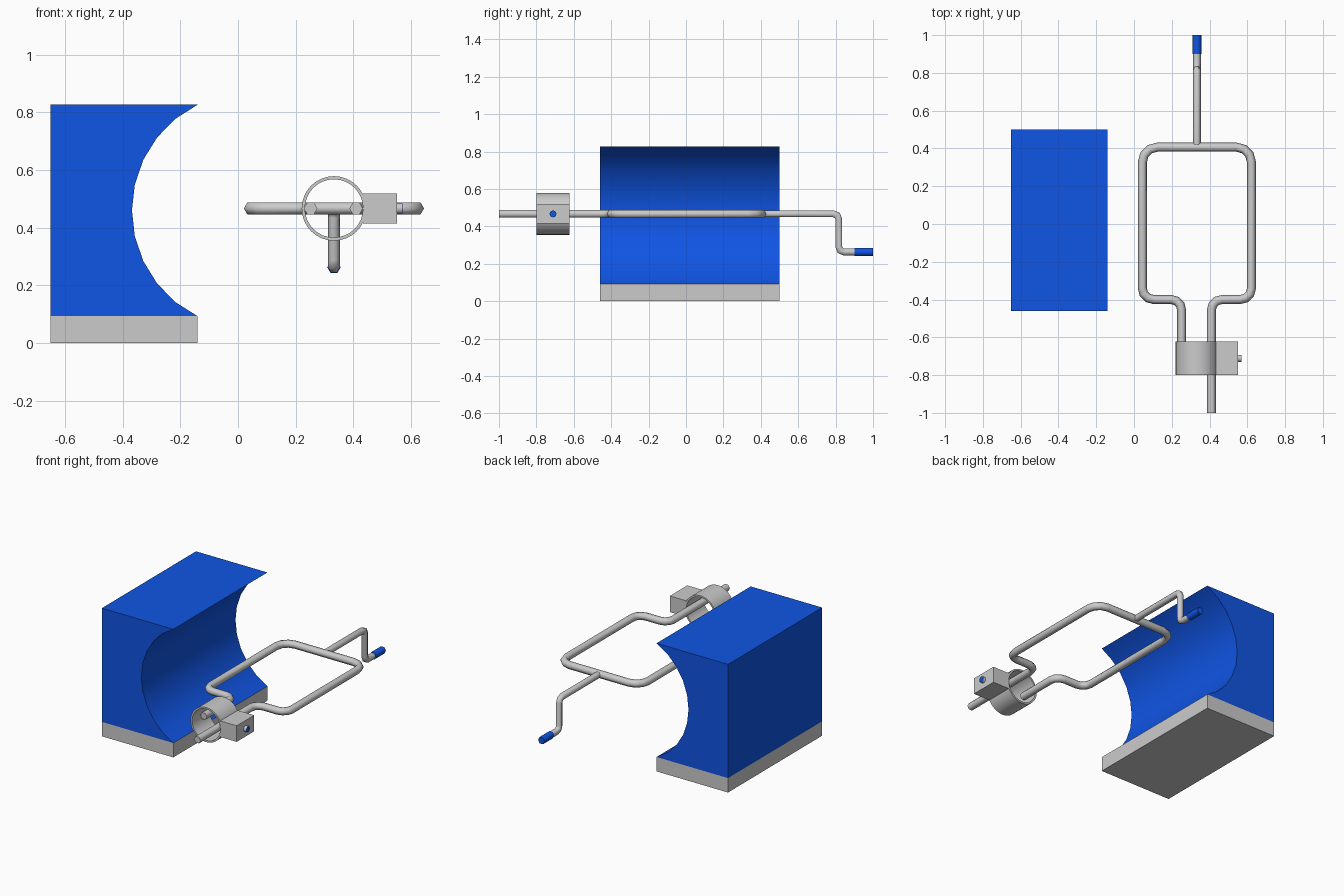
import bpy, bmesh, math
from mathutils import Vector, Matrix

if "Cube" in bpy.data.objects:
    bpy.data.objects.remove(bpy.data.objects["Cube"])

blue = bpy.data.materials.new("blue")
blue.diffuse_color = (0.005, 0.09, 0.78, 1)
blue.use_nodes = True
blue.node_tree.nodes["Principled BSDF"].inputs["Base Color"].default_value = blue.diffuse_color


def finish(name, bm, mat=None, smooth=None):
    bmesh.ops.recalc_face_normals(bm, faces=bm.faces)
    me = bpy.data.meshes.new(name)
    bm.to_mesh(me)
    bm.free()
    ob = bpy.data.objects.new(name, me)
    bpy.context.collection.objects.link(ob)
    if mat:
        me.materials.append(mat)
    if smooth:
        bpy.ops.object.select_all(action='DESELECT')
        ob.select_set(True)
        bpy.context.view_layer.objects.active = ob
        bpy.ops.object.shade_smooth_by_angle(angle=math.radians(smooth))
    return ob


def box(name, lo, hi, mat=None):
    lo, hi = Vector(lo), Vector(hi)
    bm = bmesh.new()
    bmesh.ops.create_cube(bm, size=1, matrix=Matrix.Translation((lo + hi) / 2)
                          @ Matrix.Diagonal((*(hi - lo), 1)))
    return finish(name, bm, mat)


def prism(name, profile, y0, y1, mat=None, smooth=None):
    bm = bmesh.new()
    face = bm.faces.new([bm.verts.new((x, y0, z)) for x, z in profile])
    ext = bmesh.ops.extrude_face_region(bm, geom=[face], use_keep_orig=True)
    new = [g for g in ext["geom"] if isinstance(g, bmesh.types.BMVert)]
    bmesh.ops.translate(bm, verts=new, vec=(0, y1 - y0, 0))
    return finish(name, bm, mat, smooth)


def fillet(corners, n):
    """Corners are (point, radius); right angles become n-segment arcs."""
    out = []
    for i, (p, r) in enumerate(corners):
        p = Vector(p)
        if not r:
            out.append(p)
            continue
        a = (Vector(corners[i - 1][0]) - p).normalized()
        b = (Vector(corners[i + 1][0]) - p).normalized()
        c = p + (a + b) * r
        for k in range(n + 1):
            t = math.pi / 2 * k / n
            out.append(c - b * r * math.cos(t) - a * r * math.sin(t))
    return out


def tube(name, path, normal, r, phase, mat=None, sides=6):
    """Sweep a polygon along a planar path with mitred joints."""
    path = [Vector(p) for p in path]
    normal = Vector(normal)
    bm = bmesh.new()
    rings = []
    for i, p in enumerate(path):
        d0 = (p - path[i - 1]).normalized() if i else None
        d1 = (path[i + 1] - p).normalized() if i + 1 < len(path) else d0
        d0 = d0 or d1
        t = (d0 + d1).normalized()
        side = normal.cross(t) / t.dot(d1)
        ang = [phase + 2 * math.pi * k / sides for k in range(sides)]
        rings.append([bm.verts.new(p + r * (side * math.cos(a) + normal * math.sin(a)))
                      for a in ang])
    for a, b in zip(rings, rings[1:]):
        for k in range(sides):
            j = (k + 1) % sides
            bm.faces.new((a[k], a[j], b[j], b[k]))
    bm.faces.new(rings[0])
    bm.faces.new(rings[-1])
    return finish(name, bm, mat, 65)


# Base slab and concave block
box("base_slab", (-0.65, -0.46, 0), (-0.14, 0.50, 0.093))
cx, cz, R = 0.043, 0.46, 0.411
half = math.asin(0.367 / R)
arc = [(cx - R * math.cos(a), cz + R * math.sin(a))
       for a in (half * (1 - k / 5) for k in range(11))]
arc[0], arc[-1] = (-0.14, 0.827), (-0.14, 0.093)
prism("concave_block", [(-0.65, 0.093), (-0.65, 0.827)] + arc, -0.46, 0.50, blue, 30)

# Bent tube frame
Z = 0.467
corners = [((0.252, -0.71), 0), ((0.252, -0.40), 0.055), ((0.044, -0.40), 0.06),
           ((0.044, 0.407), 0.08), ((0.622, 0.407), 0.08), ((0.622, -0.40), 0.06),
           ((0.41, -0.40), 0.055), ((0.41, -1.0), 0)]
tube("tube_frame", fillet([((x, y, Z), r) for (x, y), r in corners], 3),
     (0, 0, 1), 0.0235, 0)

# Crank and grip
X, H = 0.333, 0.263
crank = [((X, 0.40, Z), 0), ((X, 0.817, Z), 0.028), ((X, 0.817, H), 0.028),
         ((X, 0.91, H), 0)]
tube("crank", fillet(crank, 2), (1, 0, 0), 0.0205, math.pi / 2)
tube("crank_grip", [(X, 0.90, H), (X, 1.0, H)], (1, 0, 0), 0.0235, math.pi / 2, blue)

# Clamp ring
bm = bmesh.new()
N = 32
loops = []
for rad, y in ((0.112, -0.80), (0.112, -0.622), (0.101, -0.622), (0.101, -0.80)):
    loops.append([bm.verts.new((X + rad * math.cos(2 * math.pi * k / N), y,
                                Z + rad * math.sin(2 * math.pi * k / N)))
                  for k in range(N)])
for i in range(4):
    a, b = loops[i], loops[(i + 1) % 4]
    for k in range(N):
        bm.faces.new((a[k], a[(k + 1) % N], b[(k + 1) % N], b[k]))
finish("clamp_ring", bm, None, 30)

# Clamp block with its pin
box("clamp_block", (0.434, -0.80, 0.415), (0.551, -0.622, 0.519))
tube("clamp_pin", [(0.50, -0.711, Z), (0.569, -0.711, Z)], (0, 0, 1), 0.0185, 0, None, 12)
tube("pin_cap", [(0.568, -0.711, Z), (0.570, -0.711, Z)], (0, 0, 1), 0.018, 0, blue, 12)
